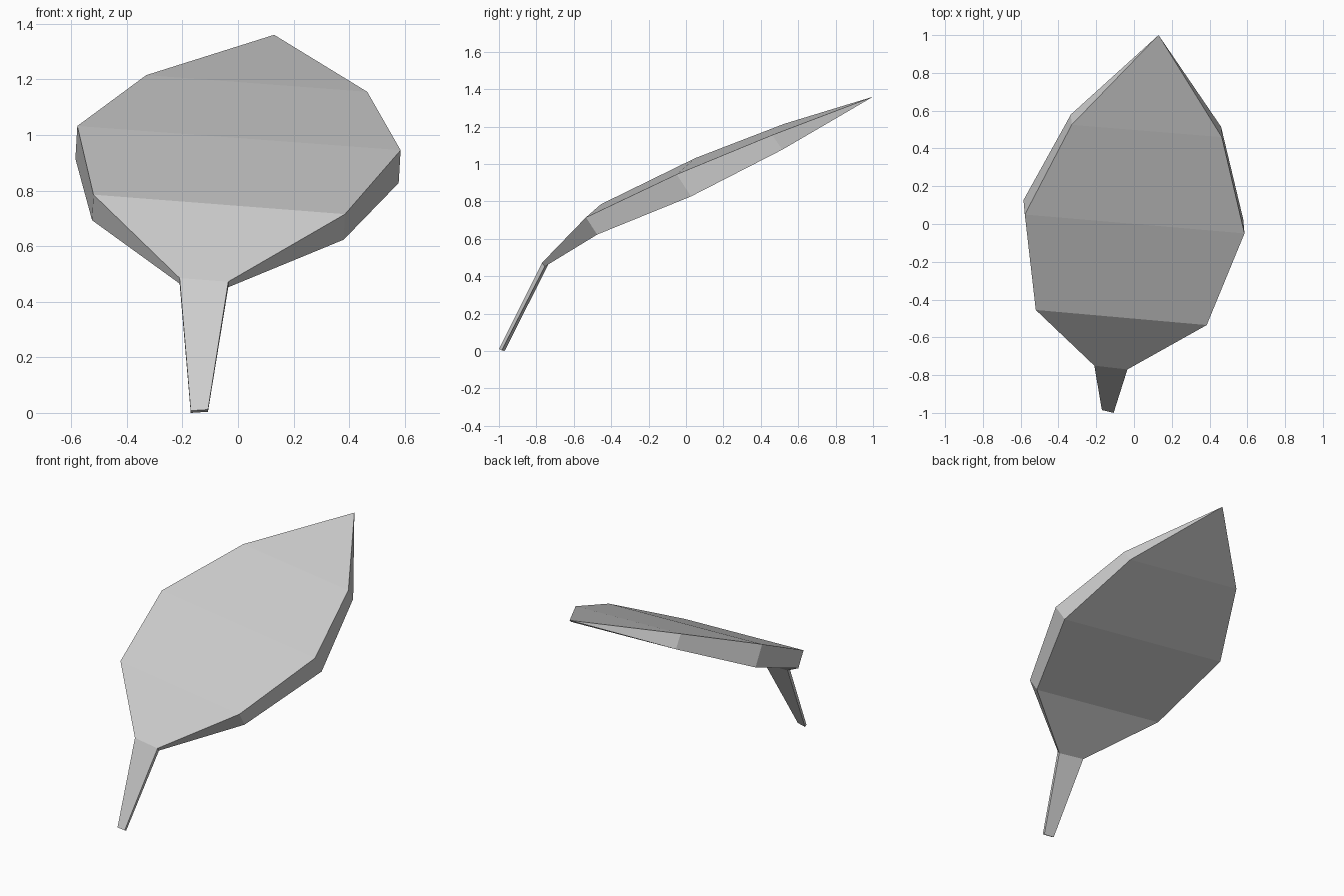
import bpy
import bmesh
from mathutils import Vector

cube = bpy.data.objects.get("Cube")
if cube:
    bpy.data.objects.remove(cube, do_unlink=True)

# Single leaf colour
grey = bpy.data.materials.new("pale_grey")
grey.use_nodes = True
colour = (0.6, 0.6, 0.6, 1)
grey.diffuse_color = colour
grey.node_tree.nodes["Principled BSDF"].inputs["Base Color"].default_value = colour

# Cross-sections from stem foot to tip: right edge, left edge, offset to underside
sections = [
    ((-0.17, -0.985, 0.008), (-0.108, -1.0, 0.012), (0, 0.015, -0.008)),
    ((-0.21, -0.75, 0.485), (-0.035, -0.77, 0.472), (0, 0.015, -0.02)),
    ((-0.52, -0.455, 0.785), (0.385, -0.535, 0.715), (-0.005, 0.06, -0.092)),
    ((-0.578, 0.05, 1.032), (0.585, -0.05, 0.945), (-0.007, 0.077, -0.118)),
    ((-0.33, 0.525, 1.215), (0.465, 0.46, 1.155), (-0.004, 0.055, -0.078)),
]
tip_point = (0.13, 1.0, 1.36)

bm = bmesh.new()
rings = []
for right, left, drop in sections:
    a, b, d = Vector(right), Vector(left), Vector(drop)
    rings.append([bm.verts.new(p) for p in (a, b, b + d, a + d)])

# Stem foot cap, sides bridged ring to ring, then the pointed tip
bm.faces.new(rings[0])
for low, high in zip(rings, rings[1:]):
    for i in range(4):
        j = (i + 1) % 4
        bm.faces.new((low[i], low[j], high[j], high[i]))
tip = bm.verts.new(tip_point)
for i in range(4):
    bm.faces.new((rings[-1][i], rings[-1][(i + 1) % 4], tip))
bmesh.ops.recalc_face_normals(bm, faces=bm.faces)

mesh = bpy.data.meshes.new("leaf")
bm.to_mesh(mesh)
bm.free()
mesh.materials.append(grey)
leaf = bpy.data.objects.new("leaf", mesh)
bpy.context.collection.objects.link(leaf)
